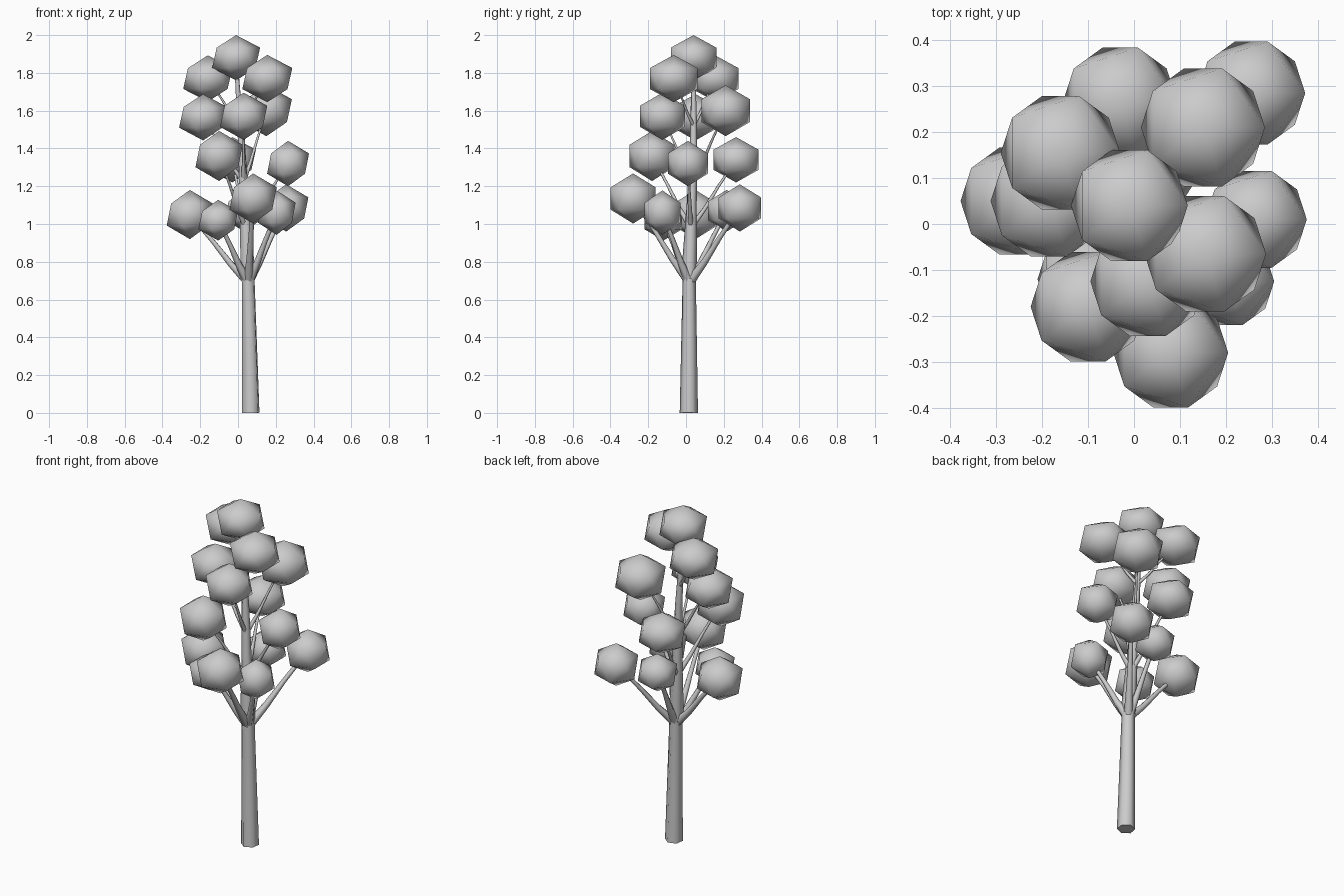
import bpy
from mathutils import Vector

cube = bpy.data.objects.get("Cube")
if cube:
    bpy.data.objects.remove(cube, do_unlink=True)

# One plain grey for the whole tree
grey = bpy.data.materials.new("plain_grey")
grey.use_nodes = True
grey.diffuse_color = (0.6, 0.6, 0.6, 1)
grey.node_tree.nodes["Principled BSDF"].inputs["Base Color"].default_value = (0.6, 0.6, 0.6, 1)


def limb(name, points, radii):
    """Six-sided tapering tube along a path."""
    curve = bpy.data.curves.new(name, "CURVE")
    curve.dimensions = "3D"
    curve.bevel_depth = 1
    curve.bevel_resolution = 1
    curve.use_fill_caps = True
    spline = curve.splines.new("POLY")
    spline.points.add(len(points) - 1)
    for p, co, r in zip(spline.points, points, radii):
        p.co = (*co, 1)
        p.radius = r
    obj = bpy.data.objects.new(name, curve)
    bpy.context.collection.objects.link(obj)
    bpy.ops.object.select_all(action="DESELECT")
    obj.select_set(True)
    bpy.context.view_layer.objects.active = obj
    bpy.ops.object.convert(target="MESH")
    obj = bpy.context.object
    obj.data.materials.clear()
    obj.data.materials.append(grey)
    bpy.ops.object.shade_smooth_by_angle(angle=1.1)


def leaf_clump(name, centre, width, height):
    """Smooth-shaded icosahedron, slightly flattened."""
    bpy.ops.mesh.primitive_ico_sphere_add(subdivisions=1, radius=1, location=centre)
    obj = bpy.context.object
    obj.name = name
    obj.scale = (width / 1.79, width / 1.79, height / 2)
    obj.data.materials.append(grey)
    bpy.ops.object.shade_smooth()


# Trunk, leaning slightly and thinning to the crown
trunk = [Vector(p) for p in ((.068, .015, 0), (.055, .017, .68), (.05, .018, .78),
                             (.035, .03, 1.1), (.02, .04, 1.4), (-.01, .04, 1.85))]
limb("trunk", trunk, (.049, .036, .04, .027, .02, .01))


def on_trunk(z):
    for a, b in zip(trunk, trunk[1:]):
        if a.z <= z <= b.z:
            return a.lerp(b, (z - a.z) / (b.z - a.z))


# Tiers: height where the branches leave, branch thickness, clumps (x, y, z, width, height)
tiers = {
    "low": (.69, .026, [(-.255, .05, 1.05, .245, .26), (-.105, -.12, 1.02, .21, .215),
                        (.08, -.28, 1.135, .25, .265), (.205, -.125, 1.06, .2, .235),
                        (.255, .285, 1.085, .235, .25), (.035, .215, 1.07, .21, .22)]),
    "middle": (.98, .016, [(-.1, -.18, 1.36, .25, .265), (.265, .01, 1.32, .222, .24),
                           (-.03, .265, 1.34, .25, .24)]),
    "upper": (1.22, .013, [(-.185, .05, 1.565, .254, .245), (.03, -.125, 1.57, .25, .25),
                           (.15, .21, 1.6, .27, .27)]),
    "high": (1.52, .011, [(-.16, .155, 1.77, .26, .245), (.155, -.065, 1.77, .265, .25)]),
}

for tier, (z, thick, clumps) in tiers.items():
    for i, (x, y, cz, width, height) in enumerate(clumps, 1):
        tip = Vector((x, y, cz))
        root = on_trunk(z)
        elbow = root.lerp(tip, .3)
        elbow.z -= .01
        limb(f"{tier}_branch_{i}", (root, elbow, root.lerp(tip, .6), tip),
             (thick, thick * .7, thick * .5, thick * .4))
        leaf_clump(f"{tier}_leaf_clump_{i}", tip, width, height)

# Crown clump on the trunk tip
leaf_clump("top_leaf_clump", (-.01, .04, 1.88), .254, .24)
